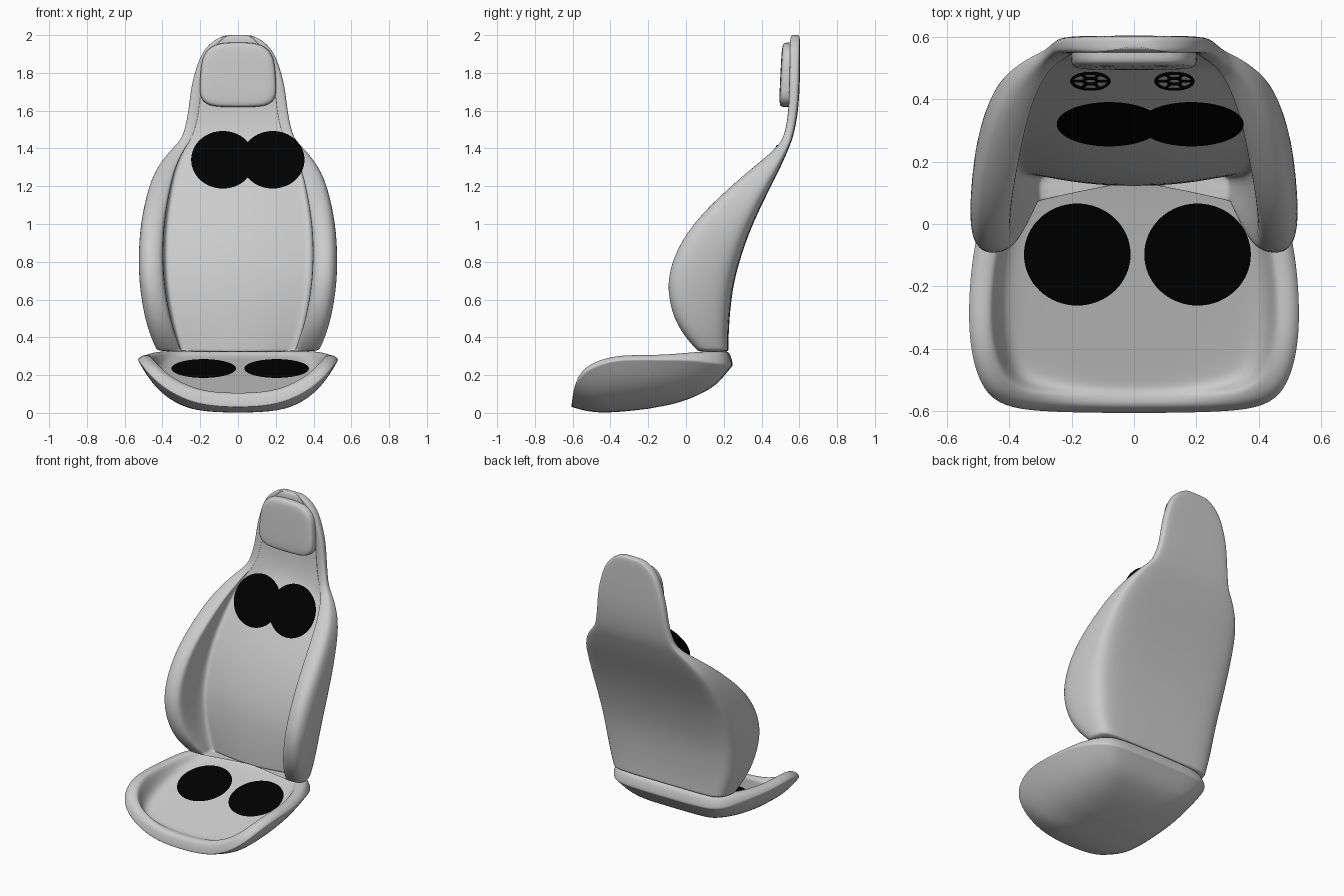
import bpy, bmesh, math
from mathutils import Vector, Matrix

if "Cube" in bpy.data.objects:
    bpy.data.objects.remove(bpy.data.objects["Cube"])

black = bpy.data.materials.new("black")
black.diffuse_color = (0, 0, 0, 1)
black.use_nodes = True
black.node_tree.nodes["Principled BSDF"].inputs["Base Color"].default_value = black.diffuse_color


def make(name, bm, mat=None, sub=0):
    bmesh.ops.recalc_face_normals(bm, faces=bm.faces)
    for f in bm.faces:
        f.smooth = True
    me = bpy.data.meshes.new(name)
    bm.to_mesh(me)
    bm.free()
    ob = bpy.data.objects.new(name, me)
    bpy.context.collection.objects.link(ob)
    if mat:
        me.materials.append(mat)
    if sub:
        m = ob.modifiers.new("smooth", 'SUBSURF')
        m.levels = m.render_levels = sub
    return ob


def loft(name, rings, sub=2):
    """Skin a stack of closed rings and cap both ends."""
    bm = bmesh.new()
    vs = [[bm.verts.new(p) for p in r] for r in rings]
    n = len(rings[0])
    for a, b in zip(vs, vs[1:]):
        for i in range(n):
            j = (i + 1) % n
            bm.faces.new((a[i], a[j], b[j], b[i]))
    bm.faces.new(vs[0])
    bm.faces.new(vs[-1])
    return make(name, bm, None, sub)


def mirror(half):
    """Close a half loop that starts and ends on x = 0."""
    return half + [(-x, y) for x, y in half[-2:0:-1]]


def smooth(a, b, v):
    t = min(1, max(0, (v - a) / (b - a)))
    return t * t * (3 - 2 * t)


def interp(table, v):
    for (a, p), (b, q) in zip(table, table[1:]):
        if v <= b:
            return p + (q - p) * max(0, (v - a) / (b - a))
    return table[-1][1]


# Seat cushion: dished top, raised rim, boat-shaped underside
outline = mirror([(0, -.606), (.14, -.605), (.27, -.602), (.395, -.592), (.472, -.552),
                  (.512, -.46), (.528, -.36), (.53, -.25), (.518, -.1), (.485, .05),
                  (.435, .16), (.37, .23), (.23, .245), (0, .247)])
keel = [(-.61, .03), (-.53, .008), (-.43, -.002), (-.2, .02), (0, .06), (.15, .13), (.25, .24)]


def cushion_ring(k, kind, t=0):
    ring = []
    for px, py in outline:
        x, y = px * k, -.2 + (py + .2) * k
        side = (abs(px) / .53) ** 3
        side += (1 - min(1, side)) * smooth(-.45, 0, py)
        edge = .03 + .25 * side - .03 * smooth(0, .25, py)
        rim = .105 + .20 * side + .022 * smooth(-.2, .2, py)
        plane = .252 + .29 * y
        if kind == 'top':
            z = plane + (rim - plane) * t
        elif kind == 'edge':
            z = edge + (rim - edge) * t
        else:
            z = interp(keel, y) + (edge - interp(keel, py)) * k ** 4
        ring.append((x, y, z))
    return ring


loft("seat_cushion",
     [cushion_ring(k, 'top', t) for k, t in
      ((.15, 0), (.45, 0), (.70, .03), (.77, .12), (.815, .35), (.85, .85), (.875, 1), (.935, 1.02))]
     + [cushion_ring(.975, 'edge', .78), cushion_ring(1, 'edge', .22), cushion_ring(1.003, 'edge', 0)]
     + [cushion_ring(k, 'hull') for k in (.99, .92, .8, .6, .35, .15)])

# Backrest: z, half width, back y, bolster front y, panel y, bolster inner x
rows = [(.322, .425, .225, .07, .12, .295), (.335, .433, .225, .055, .12, .298),
        (.40, .463, .225, -.005, .12, .322), (.50, .495, .23, -.068, .122, .352),
        (.65, .521, .245, -.103, .133, .38), (.80, .53, .28, -.083, .168, .392),
        (1.0, .52, .35, .023, .243, .388), (1.2, .474, .45, .236, .36, .352),
        (1.3, .43, .50, .355, .425, .327), (1.39, .36, .54, .465, .48, .285),
        (1.44, .305, .56, .507, .51, .25), (1.5, .282, .577, .528, .528, .22),
        (1.6, .262, .594, .543, .543, .2), (1.72, .25, .602, .547, .547, .19),
        (1.82, .224, .604, .549, .549, .165), (1.9, .195, .604, .549, .549, .14),
        (1.955, .152, .604, .549, .549, .1), (1.988, .1, .602, .553, .553, .07),
        (2.002, .058, .597, .562, .562, .035)]
rings = []
for z, w, b, f, p, xi in rows:
    d, s = b - f, w - xi
    side = p + .35 * (b - p) * (z < 1.42)
    full = smooth(.6, 1.2, z)       # back corners are squarer higher up
    half = [(0, b), (.6 * w, b), ((.85 + .06 * full) * w, b - .03 * d),
            ((.95 + .04 * full) * w, b - .17 * d),
            (w, f + .4 * d), (w - .002, f + .15 * d), (w - .22 * s, f + .01 * d),
            (w - .6 * s, f), (xi + .13 * s, f + .05 * d), (xi + .02 * s, f + .13 * d),
            (xi + .01, side + .2 * (f - side)), (xi - .004, side), (xi - .035, side - .1 * (side - p)),
            (.5 * xi, p + .2 * (side - p)), (0, p)]
    rings.append([(x, y, z) for x, y in mirror(half)])
loft("backrest", rings)

# Headrest pad
rings = []
for k, y in ((.97, .575), (1, .55), (1, .515), (.97, .5), (.88, .493), (.5, .491)):
    ring = []
    for i in range(32):
        a = math.tau * i / 32
        c, s = math.cos(a), math.sin(a)
        e = .62 if s > 0 else .48
        u = math.copysign(abs(c) ** e, c)
        v = math.copysign(abs(s) ** e, s)
        z = 1.79 + .172 * k * v
        ring.append((.2 * k * u * (1 - .06 * v), y + .05 * (z - 1.62), z))
    rings.append(ring)
loft("headrest_pad", rings, 1)


# Thin black discs floating over the backrest and cushion
def disc(name, loc, radius, tilt):
    bm = bmesh.new()
    bmesh.ops.create_circle(bm, cap_ends=True, segments=64, radius=radius,
                            matrix=Matrix.Translation(loc) @ Matrix.Rotation(tilt, 4, 'X'))
    make(name, bm, black)


tilt_back, tilt_seat = math.atan2(.15, .07), math.atan2(.05, .165)
for side, xb, xs in (("left", -.08, -.182), ("right", .184, .204)):
    disc("back_disc_" + side, (xb, .32, 1.34), .168, tilt_back)
    disc("seat_disc_" + side, (xs, -.098, .235), .171, tilt_seat)

# Small spoked vent rings on the upper panel
for side, x in (("left", -.14), ("right", .13)):
    place = Matrix.Translation((x, .458, 1.36)) @ Matrix.Rotation(tilt_back, 4, 'X')
    bm = bmesh.new()
    for r in (.022, .06):
        grid = []
        for i in range(32):
            a = math.tau * i / 32
            grid.append([bm.verts.new(place @ Vector(((r + .005 * math.cos(q)) * math.cos(a),
                                                      (r + .005 * math.cos(q)) * math.sin(a),
                                                      .005 * math.sin(q))))
                         for q in (math.tau * j / 6 for j in range(6))])
        for i in range(32):
            for j in range(6):
                n, m = (i + 1) % 32, (j + 1) % 6
                bm.faces.new((grid[i][j], grid[n][j], grid[n][m], grid[i][m]))
    for i in range(6):
        spoke = (place @ Matrix.Rotation(math.tau * i / 6, 4, 'Z')
                 @ Matrix.Translation((.041, 0, 0)) @ Matrix.Diagonal((.034, .006, .006, 1)))
        bmesh.ops.create_cube(bm, size=1, matrix=spoke)
    make("vent_ring_" + side, bm, black)
